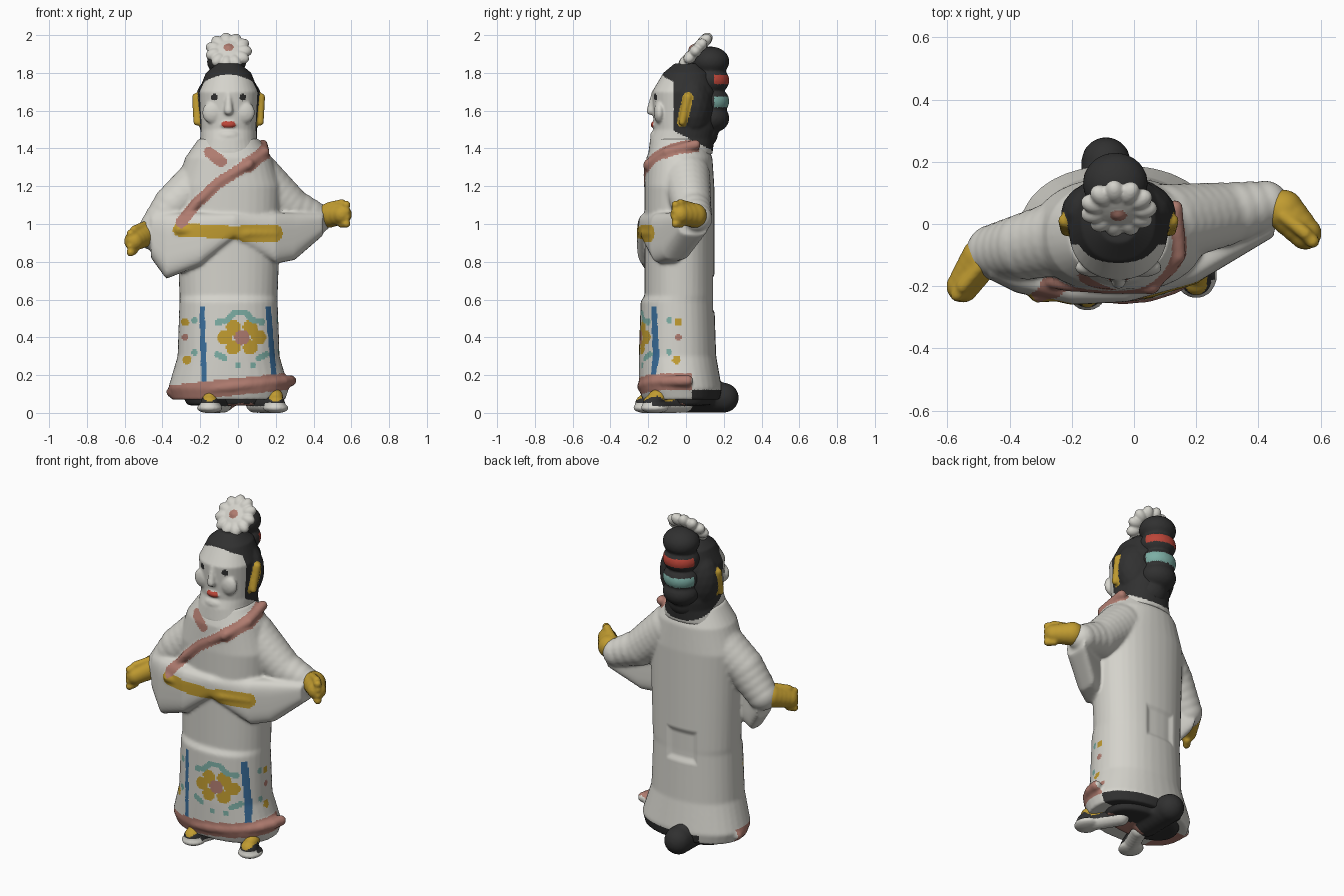
import bpy, bmesh, math
from mathutils import Vector, Matrix

old = bpy.data.objects.get("Cube")
if old:
    bpy.data.objects.remove(old, do_unlink=True)

COLOURS = {
    "white": (0.66, 0.65, 0.6), "black": (0.03, 0.03, 0.03), "yellow": (0.53, 0.33, 0.03),
    "pink": (0.43, 0.2, 0.16), "blue": (0.04, 0.15, 0.32), "teal": (0.2, 0.42, 0.37),
    "red": (0.5, 0.06, 0.04),
}
COLOUR_NAMES = list(COLOURS)
MATERIALS = []
for label, rgb in COLOURS.items():
    material = bpy.data.materials.new("glaze_" + label)
    material.use_nodes = True
    material.diffuse_color = (*rgb, 1)
    shader = material.node_tree.nodes["Principled BSDF"]
    shader.inputs["Base Color"].default_value = (*rgb, 1)
    shader.inputs["Roughness"].default_value = 0.7
    MATERIALS.append(material)

MIDDLE = -0.05  # the upright axis of the figure


def loft(shape, rings, axis="Z", power=2.2, sides=36):
    """Skin rounded sections given as (position, a min, a max, b min, b max)."""
    def curve(value):
        return math.copysign(abs(value) ** (2 / power), value)
    loops = []
    for position, a_min, a_max, b_min, b_max in rings:
        loop = []
        for step in range(sides):
            angle = math.tau * step / sides
            a = (a_min + a_max) / 2 + (a_max - a_min) / 2 * curve(math.cos(angle))
            b = (b_min + b_max) / 2 + (b_max - b_min) / 2 * curve(math.sin(angle))
            loop.append(shape.verts.new((a, b, position) if axis == "Z" else (position, a, b)))
        loops.append(loop)
    for low, high in zip(loops, loops[1:]):
        for i in range(sides):
            j = (i + 1) % sides
            shape.faces.new((low[i], low[j], high[j], high[i]))
    shape.faces.new(reversed(loops[0]))
    shape.faces.new(loops[-1])


def column(shape, levels):
    """Skin an upright form from (height, half width, front, back) levels."""
    loft(shape, [(height, MIDDLE - half, MIDDLE + half, front, back)
                 for height, half, front, back in levels])


def ball(shape, centre, size, turn=Matrix()):
    stretch = Matrix.Diagonal((*size, 1))
    bmesh.ops.create_icosphere(shape, subdivisions=3, radius=1,
                               matrix=Matrix.Translation(centre) @ turn @ stretch)


def chain(shape, path, start_radius, end_radius=None):
    """Run overlapping balls along a path to make a rounded strand."""
    end_radius = end_radius or start_radius
    points = [Vector(point) for point in path]
    for index, (start, end) in enumerate(zip(points, points[1:])):
        steps = max(2, int((end - start).length / (min(start_radius, end_radius) * 0.5)))
        for step in range(steps + 1):
            along = (index + step / steps) / (len(points) - 1)
            radius = start_radius + (end_radius - start_radius) * along
            ball(shape, start.lerp(end, step / steps), (radius, radius, radius))


def fuse(name, shape, voxel, rule, smooth=4, sculpt=None):
    """Melt the pieces into one skin and colour its faces by rule."""
    bmesh.ops.recalc_face_normals(shape, faces=shape.faces)
    rough = bpy.data.meshes.new(name)
    shape.to_mesh(rough)
    shape.free()
    part = bpy.data.objects.new(name, rough)
    bpy.context.collection.objects.link(part)
    melt = part.modifiers.new("melt", "REMESH")
    melt.mode = "VOXEL"
    melt.voxel_size = voxel
    soften = part.modifiers.new("soften", "SMOOTH")
    soften.factor = 0.5
    soften.iterations = smooth
    graph = bpy.context.evaluated_depsgraph_get()
    mesh = bpy.data.meshes.new_from_object(part.evaluated_get(graph))
    part.modifiers.clear()
    part.data = mesh
    mesh.materials.clear()
    for material in MATERIALS:
        mesh.materials.append(material)
    if sculpt:
        for vertex in mesh.vertices:
            sculpt(vertex.co)
    for face in mesh.polygons:
        face.material_index = COLOUR_NAMES.index(rule(face.center, face.normal))
        face.use_smooth = True


def near(place, path, radius):
    """True where a point lies on a painted stroke."""
    place = Vector(place)
    points = [Vector(point) for point in path]
    for start, end in zip(points, points[1:] or points):
        span = end - start
        along = max(0, min(1, (place - start).dot(span) / (span.length_squared or 1)))
        if (start + span * along - place).length < radius:
            return True
    return False


# Robe paint: lapels, sash, hem and skirt decoration
LAPEL = [(0.06, 1.32), (-0.1, 1.22), (-0.22, 1.11), (-0.3, 1.01)]
COLLAR = [(0.05, -0.2, 1.31), (0.14, -0.1, 1.38), (0.13, 0.05, 1.42)]
SASH = [(-0.31, 0.97), (0.04, 0.95), (0.19, 0.95)]
HEM = [(-0.37, 0.1), (0, 0.14), (0.3, 0.17)]
FRONT_PAINT = [
    ("pink", 0.03, LAPEL), ("pink", 0.03, [(-0.15, 1.38), (-0.09, 1.33)]),
    ("yellow", 0.035, SASH[:2]), ("yellow", 0.047, SASH[1:]),
    ("blue", 0.014, [(-0.19, 0.55), (-0.18, 0.18)]), ("blue", 0.014, [(0.16, 0.55), (0.19, 0.2)]),
    ("pink", 0.04, [(0.02, 0.4)]),
]
for side in (-1, 1):
    wave = [(0.03, 0.53), (0.07, 0.49), (0.12, 0.48)]
    FRONT_PAINT.append(("teal", 0.016, [(0.01 + side * x, z) for x, z in wave]))
    FRONT_PAINT.append(("teal", 0.016, [(0.02 + side * 0.09, 0.29), (0.02 + side * 0.13, 0.31)]))
    FRONT_PAINT.append(("teal", 0.016, [(0.04 + side * 0.04, 0.25)]))
FRONT_PAINT.append(("teal", 0.016, [(-0.02, 0.53), (0.04, 0.53)]))
for petal in range(6):
    turn = math.tau * petal / 6
    FRONT_PAINT.append(("yellow", 0.039, [(0.02 + 0.09 * math.cos(turn), 0.4 + 0.06 * math.sin(turn))]))
SPRIG_PAINT = [("teal", 0.017, [(0.03, 0.49)]), ("yellow", 0.021, [(-0.02, 0.48)]),
               ("pink", 0.018, [(-0.02, 0.4)]), ("yellow", 0.023, [(-0.01, 0.28)]),
               ("teal", 0.016, [(0.03, 0.32)])]


def robe_rule(c, normal):
    if c.z < 0.125 and c.y > 0.03 and c.x > -0.2:
        return "black"
    if c.y < 0.03 and near((c.x, c.z), HEM, 0.045) or near(c, COLLAR, 0.04):
        return "pink"
    if c.x > 0.15 and c.y > -0.12 and c.z < 0.6:
        strokes, spot = SPRIG_PAINT, (-0.06 - c.y, c.z)
    elif c.x < -0.21 and c.y < 0 and c.z < 0.6:
        strokes, spot = SPRIG_PAINT, (c.x + 0.26, c.z)
    elif normal.y < 0.2 and c.y < -0.05:
        strokes, spot = FRONT_PAINT, (c.x, c.z)
    else:
        return "white"
    return next((tint for tint, radius, path in strokes if near(spot, path, radius)), "white")


def press_back(place):
    """Sink a shallow soft-edged square into the back."""
    edge = min(0.1 - abs(place.x + 0.07), 0.1 - abs(place.z - 0.63))
    if place.y > 0.08 and edge > 0:
        place.y -= min(0.014, edge / 2)


# Robe shape: skirt column, sleeves, hanging front drape, then raised edges
shape = bmesh.new()
column(shape, [(0.07, 0.3, -0.23, 0.18), (0.13, 0.32, -0.25, 0.19), (0.3, 0.27, -0.25, 0.16),
               (0.59, 0.26, -0.24, 0.15), (0.62, 0.26, -0.22, 0.15), (1.2, 0.28, -0.22, 0.15),
               (1.35, 0.23, -0.21, 0.14), (1.45, 0.16, -0.17, 0.1)])
chain(shape, [(-0.17, -0.03, 1.25), (-0.34, -0.07, 1.1), (-0.45, -0.09, 0.95)], 0.13, 0.09)
chain(shape, [(0.1, 0, 1.25), (0.28, 0.03, 1.09), (0.42, 0.06, 1.03)], 0.13, 0.08)
drape = [(-0.46, -0.18, 0.82), (-0.38, -0.22, 0.71), (-0.2, -0.26, 0.78), (-0.02, -0.25, 0.92),
         (0.2, -0.19, 0.79), (0.3, -0.13, 0.81), (0.45, -0.04, 0.94)]
loft(shape, [(x, front, front + 0.16, bottom, 1.06) for x, front, bottom in drape], axis="X", power=3.5)
bend = [math.pi * step / 12 for step in range(13)]
chain(shape, [(0.315 * math.cos(a) - 0.035, 0.01 - 0.24 * math.sin(a), 0.14 + 0.03 * math.cos(a)) for a in bend], 0.03)
chain(shape, [(x, max(0, x) * 0.3 - 0.225, z) for x, z in SASH], 0.028)
chain(shape, [(x, 0.6 * max(0, -x - 0.1) ** 2 - 0.2, z) for x, z in LAPEL], 0.025)
chain(shape, COLLAR, 0.028)
fuse("robe", shape, 0.009, robe_rule, smooth=5, sculpt=press_back)


# Head with hair cap, nose, lips, chin, cheeks and ears
def head_rule(c, normal):
    side = abs(c.x - MIDDLE)
    if side > 0.14 and near((c.y, c.z), [(-0.02, 1.54), (0.01, 1.67)], 0.028):
        return "yellow"
    if c.z > 1.79 - 2.2 * side ** 2 and c.z > 1.66 or c.y > -0.065 and c.z > 1.46 - 0.5 * c.y:
        return "black"
    if c.y < -0.1 and near((side, c.z), [(0.075, 1.67)], 0.018):
        return "black"
    if c.y < -0.1 and near((side, c.z), [(0, 1.525), (0.02, 1.528)], 0.017):
        return "red"
    return "white"


shape = bmesh.new()
column(shape, [(1.37, 0.18, -0.2, 0.14), (1.45, 0.15, -0.19, 0.15), (1.5, 0.15, -0.17, 0.16),
               (1.7, 0.16, -0.18, 0.16), (1.8, 0.12, -0.12, 0.13), (1.85, 0.06, -0.06, 0.07)])
ball(shape, (MIDDLE, 0.035, 1.62), (0.185, 0.12, 0.2))
chain(shape, [(MIDDLE, -0.17, 1.69), (MIDDLE, -0.185, 1.6)], 0.014, 0.024)
ball(shape, (MIDDLE, -0.17, 1.525), (0.04, 0.018, 0.017))
ball(shape, (MIDDLE, -0.16, 1.465), (0.06, 0.03, 0.035))
for side in (-1, 1):
    ball(shape, (MIDDLE + side * 0.08, -0.14, 1.59), (0.06, 0.03, 0.06))
    chain(shape, [(MIDDLE + side * 0.167, -0.02, 1.54), (MIDDLE + side * 0.17, 0.01, 1.67)], 0.02, 0.024)
fuse("head", shape, 0.007, head_rule)


# Hair bun of stacked lobes with two tied ribbons
def bun_rule(c, normal):
    if c.y > 0.15 and abs(c.z - 1.765) < 0.025:
        return "red"
    return "teal" if c.y > 0.15 and abs(c.z - 1.645) < 0.028 else "black"


shape = bmesh.new()
ball(shape, (MIDDLE, 0.07, 1.48), (0.1, 0.1, 0.09))
for height in (1.56, 1.65, 1.76, 1.86):
    ball(shape, (-0.06, 0.13, height), (0.105, 0.1, 0.08))
fuse("hair_bun", shape, 0.008, bun_rule)

# Scalloped hair flower tilted back
shape = bmesh.new()
centre = Vector((MIDDLE, 0.05, 1.915))
tilt = Matrix.Rotation(math.radians(48), 4, "X")
facing = tilt @ Vector((0, 0, 1))
for petal in range(11):
    spin = tilt @ Matrix.Rotation(math.tau * petal / 11, 4, "Z")
    ball(shape, centre + spin @ Vector((0.08, 0, 0)), (0.045, 0.033, 0.032), spin)
ball(shape, centre, (0.095, 0.095, 0.032), tilt)
ball(shape, centre + facing * 0.02, (0.026, 0.026, 0.02), tilt)


def flower_rule(c, normal):
    offset = c - centre
    flat = offset - facing * offset.dot(facing)
    return "pink" if flat.length < 0.027 and normal.dot(facing) > 0 else "white"


fuse("hair_flower", shape, 0.006, flower_rule, smooth=2)

# Closed hands with finger ridges
for name, wrist, tip in (("right_hand", (-0.49, -0.11, 0.945), (-0.55, -0.2, 0.91)),
                         ("left_hand", (0.48, 0.045, 1.045), (0.55, -0.03, 1.05))):
    shape = bmesh.new()
    wrist, tip = Vector(wrist), Vector(tip)
    chain(shape, [wrist, tip], 0.066, 0.053)
    reach = (tip - wrist).normalized() * 0.035
    for finger in range(4):
        knuckle = tip + Vector((0, 0, 0.05 - finger / 30))
        chain(shape, [knuckle, knuckle + reach], 0.022)
    chain(shape, [wrist + Vector((0, -0.02, 0.05)), tip + Vector((0, 0, 0.06))], 0.022)
    fuse(name, shape, 0.008, lambda c, normal: "yellow", smooth=3)

# Shoes with pale soles and yellow socks
for name, heel, toe, front in (("right_shoe", -0.08, -0.15, -0.22), ("left_shoe", 0.09, 0.2, -0.18)):
    def shoe_rule(c, normal):
        if c.z < 0.035 or c.y < front and c.z < 0.055:
            return "white"
        return "yellow" if near((c.x, c.z), [(toe, 0.1)], 0.04) else "black"

    shape = bmesh.new()
    chain(shape, [(heel, front + 0.17, 0.05), (toe, front, 0.047)], 0.05)
    ball(shape, (toe, front + 0.015, 0.026), (0.068, 0.075, 0.028))
    ball(shape, (toe, front + 0.03, 0.085), (0.04, 0.05, 0.04))
    fuse(name, shape, 0.008, shoe_rule, smooth=3)

# Dark prop under the back of the robe
shape = bmesh.new()
chain(shape, [(-0.09, 0, 0.09), (-0.09, 0.2, 0.08)], 0.09, 0.08)
ball(shape, (-0.1, 0.13, 0.12), (0.07, 0.07, 0.08))
column(shape, [(0.04, 0.22, -0.12, 0.14), (0.13, 0.26, -0.15, 0.17)])
fuse("back_prop", shape, 0.012, lambda c, normal: "pink" if c.y < 0 and c.z < 0.05 and c.x > -0.08 else "black")
